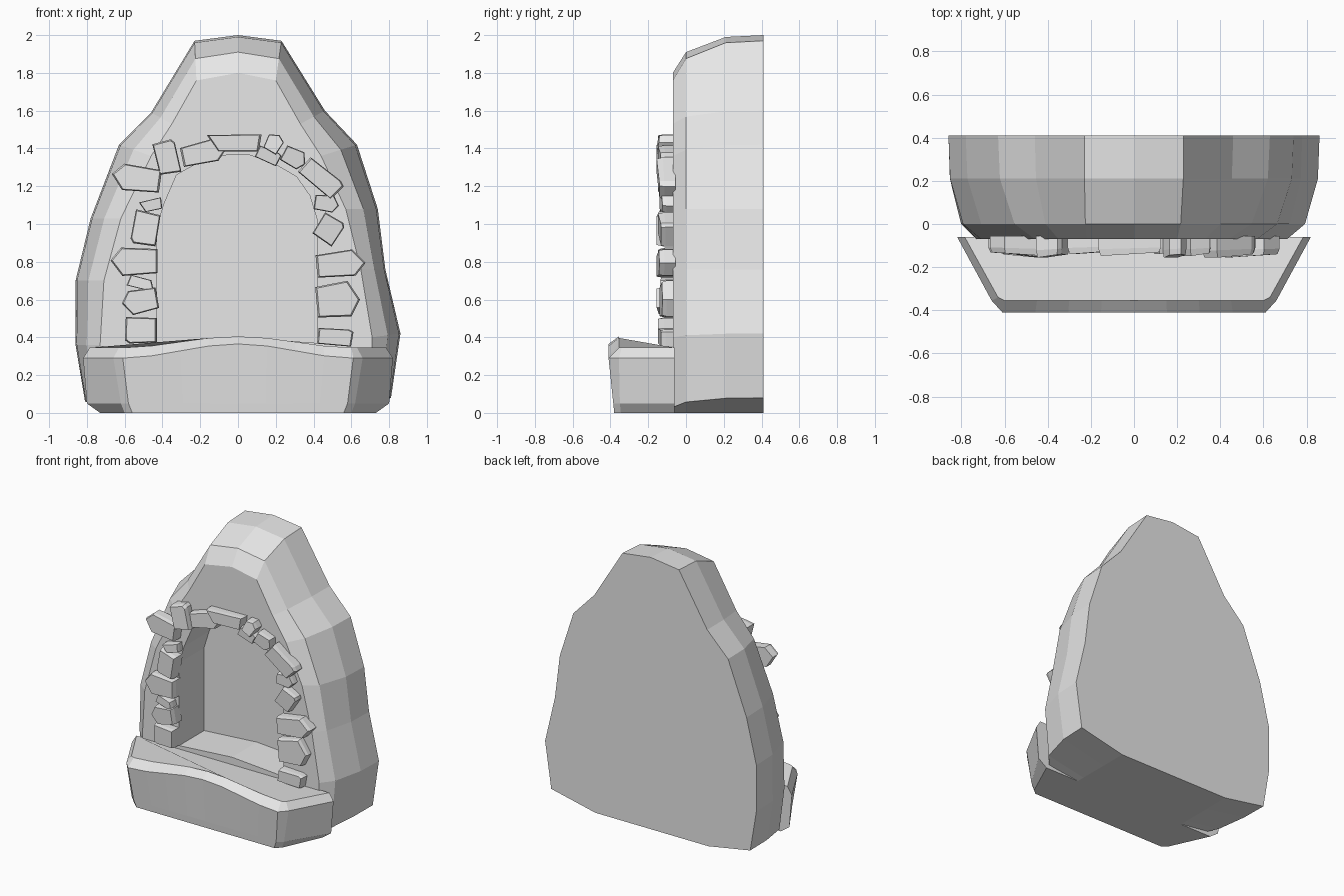
import bpy, bmesh, math
from mathutils import Vector

cube = bpy.data.objects.get("Cube")
if cube:
    bpy.data.objects.remove(cube, do_unlink=True)

stone_mat = bpy.data.materials.new("pale grey stone")
stone_mat.use_nodes = True
GREY = (0.8, 0.8, 0.8, 1)
stone_mat.diffuse_color = GREY
stone_mat.node_tree.nodes["Principled BSDF"].inputs["Base Color"].default_value = GREY


def loft(name, rings):
    """Skin closed rings of equal length and cap both ends."""
    bm = bmesh.new()
    loops = [[bm.verts.new(p) for p in ring] for ring in rings]
    n = len(loops[0])
    for a, b in zip(loops, loops[1:]):
        for i in range(n):
            j = (i + 1) % n
            bm.faces.new((a[i], a[j], b[j], b[i]))
    bm.faces.new(loops[0])
    bm.faces.new(loops[-1])
    bmesh.ops.recalc_face_normals(bm, faces=bm.faces)
    mesh = bpy.data.meshes.new(name)
    bm.to_mesh(mesh)
    bm.free()
    mesh.materials.append(stone_mat)
    obj = bpy.data.objects.new(name, mesh)
    bpy.context.collection.objects.link(obj)
    return obj


# Rock body: front and back outlines blended through the depth
back = [(0, 2), (.23, 1.97), (.46, 1.6), (.63, 1.42), (.74, 1.08), (.78, .76),
        (.86, .42), (.81, .08), (.45, 0), (-.47, 0), (-.81, .06), (-.86, .36),
        (-.86, .7), (-.78, 1.03), (-.63, 1.42), (-.46, 1.59), (-.23, 1.97)]
front = [(0, 1.8), (.2, 1.76), (.33, 1.53), (.44, 1.36), (.57, 1.08), (.65, .76),
         (.71, .4), (.7, .03), (.45, 0), (-.47, 0), (-.7, .03), (-.73, .36),
         (-.71, .7), (-.62, 1.03), (-.46, 1.36), (-.35, 1.53), (-.22, 1.76)]


def body_ring(y, t):
    ring = [Vector(f).lerp(Vector(b), t) for f, b in zip(front, back)]
    return [(p.x, y, p.y) for p in ring]


body = loft("rock_body", [body_ring(-.07, 0), body_ring(0, .55),
                          body_ring(.21, .95), body_ring(.41, 1)])

# Arched niche cut into the front
arch = [(-.43, .37), (0, .4), (.42, .37), (.42, 1.02), (.38, 1.15), (.31, 1.25),
        (.19, 1.32), (.06, 1.365), (-.06, 1.365), (-.2, 1.33), (-.325, 1.26),
        (-.39, 1.11), (-.43, .98)]
cutter = loft("niche_cutter", [[(x, y, z) for x, z in arch] for y in (-.3, .22)])
cutter.hide_render = True
cut = body.modifiers.new("niche", "BOOLEAN")
cut.operation = "DIFFERENCE"
cut.solver = "EXACT"
cut.object = cutter
bpy.context.view_layer.objects.active = body
bpy.ops.object.modifier_apply(modifier=cut.name)
bpy.data.objects.remove(cutter, do_unlink=True)

# Front ledge: chamfered trapezoid with a gently arched top
COLUMNS = 8


def ledge_ring(back_x, side, corner, height):
    """Half plan mirrored in x; height is a function of x."""
    cx, cy = corner
    half = [(back_x, -.06), side]
    middle = [(cx - 2 * cx * i / COLUMNS, cy) for i in range(COLUMNS + 1)]
    plan = half + middle + [(-x, y) for x, y in reversed(half)]
    return [(x, y, height(x)) for x, y in plan]


def arched(low, rise):
    def height(x):
        u = min(abs(x) / .62, 1)
        return low + rise * (.5 + .5 * math.cos(math.pi * u))
    return height


loft("front_ledge", [
    ledge_ring(.73, (.6, -.345), (.56, -.38), arched(0, 0)),
    ledge_ring(.80, (.62, -.35), (.58, -.385), arched(.05, 0)),
    ledge_ring(.82, (.66, -.355), (.61, -.41), arched(.29, .075)),
    ledge_ring(.785, (.63, -.34), (.6, -.355), arched(.345, .06))])

# Rough stones around the arch
SHAPES = {
    "point": [(-1, -.9), (.55, -1), (1, -.1), (.5, 1), (-1, .8)],
    "block": [(-1, -.85), (.9, -1), (1, .75), (.75, 1), (-.95, 1)],
    "wedge": [(-.6, -1), (.9, -1), (1, 1), (0, .95), (-1, .9)],
}


def stone(name, shape, x, z, length, width, angle, depth=.08):
    """Angled plate with a slightly smaller, tilted front face."""
    a = math.radians(angle)
    rings = []
    for scale, y, tilt in ((1, -.055, 0), (1, -.06 - depth * .7, .004), (.92, -.065 - depth, .008)):
        ring = []
        for u, v in SHAPES[shape]:
            p, q = u * scale * length / 2, v * scale * width / 2
            ring.append((x + p * math.cos(a) - q * math.sin(a), y + tilt * u,
                         z + p * math.sin(a) + q * math.cos(a)))
        rings.append(ring)
    loft(name, rings)


stones = [
    ("block", -.515, .44, .17, .14, 182), ("point", -.52, .59, .19, .13, 190),
    ("wedge", -.51, .685, .15, .06, 165), ("point", -.55, .8, .25, .15, 180),
    ("block", -.49, .98, .14, .18, 172), ("wedge", -.46, 1.1, .12, .06, 12),
    ("point", -.54, 1.24, .26, .14, 172), ("block", -.375, 1.35, .12, .18, 15),
    ("point", -.18, 1.38, .24, .12, 12), ("wedge", -.02, 1.43, .29, .09, 0),
    ("point", .19, 1.43, .1, .09, 60), ("block", .16, 1.36, .13, .07, -22),
    ("point", .3, 1.35, .13, .1, -28), ("block", .44, 1.24, .24, .11, -38),
    ("point", .47, 1.11, .13, .09, -8), ("block", .48, .97, .13, .14, -30),
    ("point", .545, .79, .26, .14, 5), ("point", .53, .6, .23, .19, 5),
    ("block", .515, .4, .19, .09, -3),
]
for number, spec in enumerate(stones, 1):
    stone(f"arch_stone_{number}", *spec, depth=.075 + .008 * (number % 3 - 1))
